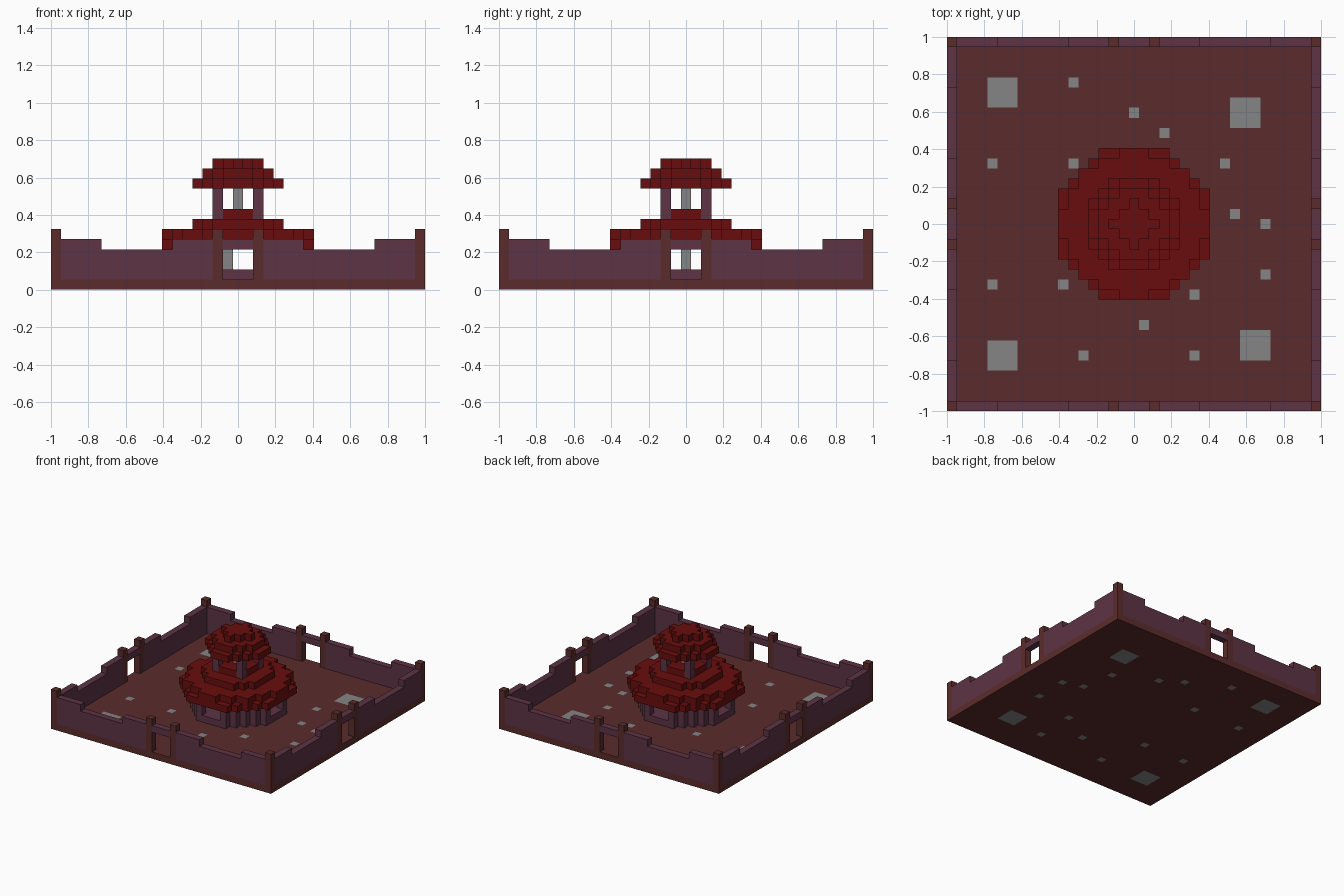
import bpy
import bmesh
from mathutils import Vector

cube = bpy.data.objects.get("Cube")
if cube:
    bpy.data.objects.remove(cube, do_unlink=True)

EDGE = 18                   # outermost block index on each side
B = 2 / (2 * EDGE + 1)      # block size


def material(name, rgb):
    m = bpy.data.materials.new(name)
    m.use_nodes = True
    m.diffuse_color = (*rgb, 1)
    bsdf = m.node_tree.nodes["Principled BSDF"]
    bsdf.inputs["Base Color"].default_value = (*rgb, 1)
    bsdf.inputs["Roughness"].default_value = 1
    return m


brown = material("brown", (0.105, 0.025, 0.025))
purple = material("purple", (0.109, 0.033, 0.058))
red = material("red", (0.141, 0.004, 0.004))
grey = material("grey", (0.235, 0.235, 0.235))

DIRECTIONS = [Vector(d) for d in
              ((1, 0, 0), (-1, 0, 0), (0, 1, 0), (0, -1, 0), (0, 0, 1), (0, 0, -1))]


def blocks(name, cells, mats, rule=None):
    """Join blocks into one object, keeping only the outer faces."""
    cells = set(cells)
    bm = bmesh.new()
    for c in sorted(cells):
        centre = Vector(c) + Vector((0, 0, 0.5))
        for d in DIRECTIONS:
            if tuple(int(v) for v in Vector(c) + d) in cells:
                continue
            u = Vector((d.y, d.z, d.x))
            v = d.cross(u)
            corners = [centre + (d + u * a + v * b) / 2
                       for a, b in ((-1, -1), (1, -1), (1, 1), (-1, 1))]
            face = bm.faces.new([bm.verts.new(p * B) for p in corners])
            face.material_index = rule(c) if rule else 0
    bmesh.ops.remove_doubles(bm, verts=bm.verts[:], dist=B / 100)
    mesh = bpy.data.meshes.new(name)
    bm.to_mesh(mesh)
    bm.free()
    for m in mats:
        mesh.materials.append(m)
    obj = bpy.data.objects.new(name, mesh)
    bpy.context.collection.objects.link(obj)
    return obj


def disc(r2, layers):
    """Round plate of blocks with squared radius r2."""
    n = range(-8, 9)
    return {(i, j, k) for i in n for j in n for k in layers if i * i + j * j <= r2}


def four_sides(cells):
    """Repeat blocks around the centre in quarter turns."""
    out = set()
    for i, j, k in cells:
        for _ in range(4):
            out.add((i, j, k))
            i, j = -j, i
    return out


# Floor with grey slabs and stepping stones
stones = {(-6, 14), (0, 11), (3, 9), (-14, 6), (-6, 6), (9, 6), (10, 1), (13, 0),
          (13, -5), (-14, -6), (-7, -6), (6, -7), (1, -10), (-5, -13), (6, -13)}
for si, sj in ((-13, 13), (11, 11), (-13, -13), (12, -12)):
    stones |= {(si + a, sj + b) for a in (-1, 0, 1) for b in (-1, 0, 1)}
span = range(-EDGE, EDGE + 1)
blocks("floor", {(i, j, 0) for i in span for j in span}, [brown, grey],
       lambda c: int(c[:2] in stones))

# Stepped outer wall with a lintel over each gateway
wall = set()
for i in range(1 - EDGE, EDGE):
    a = abs(i)
    if a == 2:
        continue
    layers = (4,) if a < 2 else range(1, 4) if 7 <= a <= 13 else range(1, 5)
    wall |= {(i, -EDGE, k) for k in layers}
blocks("outer_wall", four_sides(wall), [purple])

# Corner posts and gate posts
blocks("corner_posts", four_sides((EDGE, EDGE, k) for k in range(1, 6)), [brown])
blocks("gate_posts", four_sides((i, -EDGE, k) for i in (-2, 2) for k in range(1, 6)),
       [brown])

# Pavilion base and round wall with four doorways
blocks("pavilion_base", disc(40, [1]), [purple])
ring = disc(40, range(2, 5)) - disc(29, range(2, 5))
doors = {c for c in ring if min(abs(c[0]), abs(c[1])) <= 1 and c[2] < 4}
blocks("pavilion_wall", ring - doors, [purple])
blocks("inner_pole", {(-1, 0, k) for k in range(2, 5)}, [grey])

# Lower roof
lower = (disc(58, [4]) - disc(40, [4])) | disc(50, [5]) | disc(20, [6]) | disc(5, [7])
blocks("lower_roof", lower, [red])

# Lantern posts and centre pole
blocks("lantern_posts", four_sides((2, 2, k) for k in range(7, 10)), [purple])
blocks("lantern_pole", {(0, 0, 8), (0, 0, 9)}, [grey])

# Upper roof
blocks("upper_roof", disc(17, [10]) | disc(10, [11]) | disc(4, [12]), [red])
